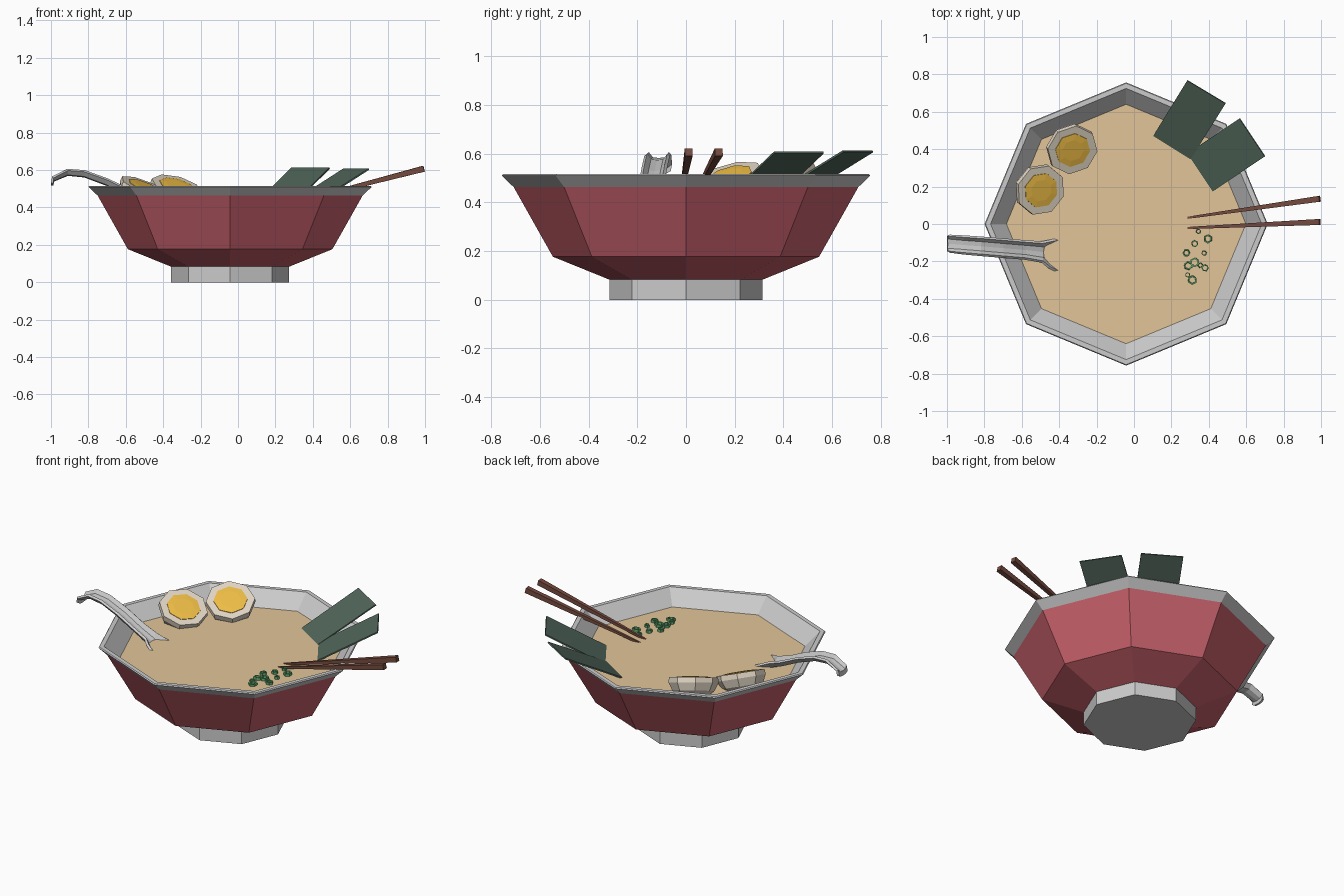
import bpy, bmesh, math
from mathutils import Vector, Matrix

if "Cube" in bpy.data.objects:
    bpy.data.objects.remove(bpy.data.objects["Cube"])

CX = -0.042      # bowl axis
SOUP = 0.43      # broth level


def mat(name, rgb):
    m = bpy.data.materials.new(name)
    m.diffuse_color = (*rgb, 1)
    m.use_nodes = True
    m.node_tree.nodes["Principled BSDF"].inputs["Base Color"].default_value = m.diffuse_color
    return m


RED = mat("red_glaze", (0.58, 0.12, 0.15))
BROTH = mat("broth", (0.76, 0.56, 0.32))
WHITE = mat("egg_white", (0.76, 0.68, 0.56))
YOLK = mat("egg_yolk", (0.86, 0.51, 0.06))
NORI = mat("seaweed", (0.08, 0.13, 0.10))
WOOD = mat("dark_wood", (0.18, 0.07, 0.05))
GREEN = mat("scallion", (0.13, 0.45, 0.18))


def loft(name, rings, material=None, cap=True, closed=True, xf=None):
    """Skin a list of equal-length point rings."""
    bm = bmesh.new()
    vs = [[bm.verts.new(p) for p in r] for r in rings]
    n = len(vs[0])
    for a, b in zip(vs, vs[1:]):
        for i in range(n if closed else n - 1):
            j = (i + 1) % n
            bm.faces.new((a[i], a[j], b[j], b[i]))
    if cap:
        bm.faces.new(vs[0])
        if len(vs) > 1:
            bm.faces.new(vs[-1])
    bmesh.ops.recalc_face_normals(bm, faces=bm.faces)
    me = bpy.data.meshes.new(name)
    bm.to_mesh(me)
    bm.free()
    ob = bpy.data.objects.new(name, me)
    bpy.context.collection.objects.link(ob)
    if xf:
        ob.matrix_world = xf
    if material:
        me.materials.append(material)
    return ob


def ring(r, z, cx=0.0, n=8):
    return [(cx + r * math.cos(2 * math.pi * i / n),
             r * math.sin(2 * math.pi * i / n), z) for i in range(n)]


def lathe(name, profile, material=None, cap=True, cx=CX, xf=None):
    return loft(name, [ring(r, z, cx) for r, z in profile], material, cap, xf=xf)


# Octagonal bowl: foot, red body, pale rim with inner wall, broth
lathe("bowl_foot", [(0.315, 0), (0.315, 0.085)])
lathe("bowl_body", [(0.315, 0.083), (0.547, 0.177), (0.708, 0.463)], RED)
lathe("bowl_rim", [(0.64, SOUP - 0.02), (0.708, 0.463), (0.757, 0.51), (0.752, 0.516),
                   (0.725, 0.516), (0.64, SOUP), (0.62, SOUP - 0.02)], cap=False)
# single upward face just above the body cap is replaced by a shallow broth slab
bpy.data.objects.remove(bpy.data.objects["bowl_body"])
body = lathe("bowl_body", [(0.315, 0.083), (0.547, 0.177), (0.708, 0.463)], RED, cap=False)
lathe("broth", [(0.60, 0.38), (0.642, SOUP)], BROTH)

# Egg halves, tilted towards the middle of the bowl
for k, (c, n, spin) in enumerate([((-0.328, 0.395, 0.517), (0.24, -0.36, 0.9), 0.1),
                                  ((-0.497, 0.18, 0.51), (0.36, -0.24, 0.9), 0.3)], 1):
    xf = (Matrix.Translation(c) @ Vector(n).to_track_quat('Z', 'Y').to_matrix().to_4x4()
          @ Matrix.Rotation(spin, 4, 'Z'))
    lathe(f"egg_half_{k}", [(0.138, 0), (0.140, -0.03), (0.118, -0.075), (0.07, -0.11)],
          WHITE, cx=0, xf=xf)
    lathe(f"egg_yolk_{k}", [(0.098, -0.01), (0.096, 0.003), (0.06, 0.006)], YOLK, cx=0, xf=xf)


# Seaweed sheets, leaning on the rim
def sheet(name, top_a, top_b, low_b, low_a):
    pts = [Vector(p) for p in (top_a, top_b, low_b, low_a)]
    nrm = (pts[1] - pts[0]).cross(pts[3] - pts[0]).normalized() * 0.004
    loft(name, [[p - nrm for p in pts], [p + nrm for p in pts]], NORI)


sheet("seaweed_sheet_1", (0.285, 0.768, 0.61), (0.49, 0.645, 0.61),
      (0.302, 0.345, 0.425), (0.102, 0.47, 0.425))
sheet("seaweed_sheet_2", (0.565, 0.565, 0.605), (0.70, 0.362, 0.605),
      (0.412, 0.168, 0.42), (0.277, 0.371, 0.42))


# Tapered square chopsticks
def chopstick(name, tip, end):
    tip, end = Vector(tip), Vector(end)
    d = (end - tip).normalized()
    side = d.cross(Vector((0, 0, 1))).normalized()
    up = side.cross(d)

    def sq(c, h):
        return [c + side * h * a + up * h * b for a, b in ((-1, -1), (1, -1), (1, 1), (-1, 1))]
    loft(name, [sq(tip, 0.0055), sq(end, 0.016)], WOOD)


chopstick("chopstick_1", (0.27, 0.031, 0.42), (0.993, 0.135, 0.607))
chopstick("chopstick_2", (0.27, -0.022, 0.42), (0.993, 0.011, 0.607))

# Scallion rings floating on the broth
spots = [(0.345, -0.04, 14), (0.395, -0.08, 24), (0.325, -0.105, 19), (0.28, -0.155, 20),
         (0.375, -0.155, 15), (0.325, -0.205, 26), (0.29, -0.222, 24), (0.38, -0.235, 20),
         (0.355, -0.22, 15), (0.312, -0.30, 25), (0.287, -0.272, 14)]
for k, (x, y, r) in enumerate(spots, 1):
    r = r / 1000
    xf = Matrix.Translation((x, y, SOUP + 0.008)) @ Matrix.Rotation(k * 1.3, 4, 'Z') \
        @ Matrix.Rotation(0.15 * math.sin(k * 2), 4, 'X')
    prof = [(r, -0.008), (r, 0.008), (r * 0.68, 0.008), (r * 0.68, -0.008), (r, -0.008)]
    loft(f"scallion_ring_{k}", [ring(a, z, n=6) for a, z in prof], GREEN, cap=False, xf=xf)

# Soup spoon: channel-shaped handle, flaring into the submerged bowl
# (x, centre y, lip z, half width, channel depth)
stations = [(-0.993, -0.105, 0.53, 0.042, 0.012), (-0.99, -0.105, 0.562, 0.044, 0.02),
            (-0.91, -0.112, 0.602, 0.046, 0.026), (-0.82, -0.119, 0.595, 0.047, 0.028),
            (-0.70, -0.129, 0.552, 0.047, 0.03), (-0.58, -0.139, 0.495, 0.047, 0.032),
            (-0.49, -0.15, 0.462, 0.052, 0.036), (-0.44, -0.161, 0.446, 0.070, 0.06),
            (-0.39, -0.168, 0.425, 0.088, 0.07)]
rows = []
for x, y, z, w, d in stations:
    rows.append([(x - 0.015 * abs(s) * (w > 0.06), y + s * w, z - d * f)
                 for s, f in ((1, 0), (0.6, 0.85), (0, 1), (-0.6, 0.85), (-1, 0))])
spoon = loft("soup_spoon", rows, cap=False, closed=False)
mod = spoon.modifiers.new("thickness", 'SOLIDIFY')
mod.thickness = 0.014
mod.offset = 0
